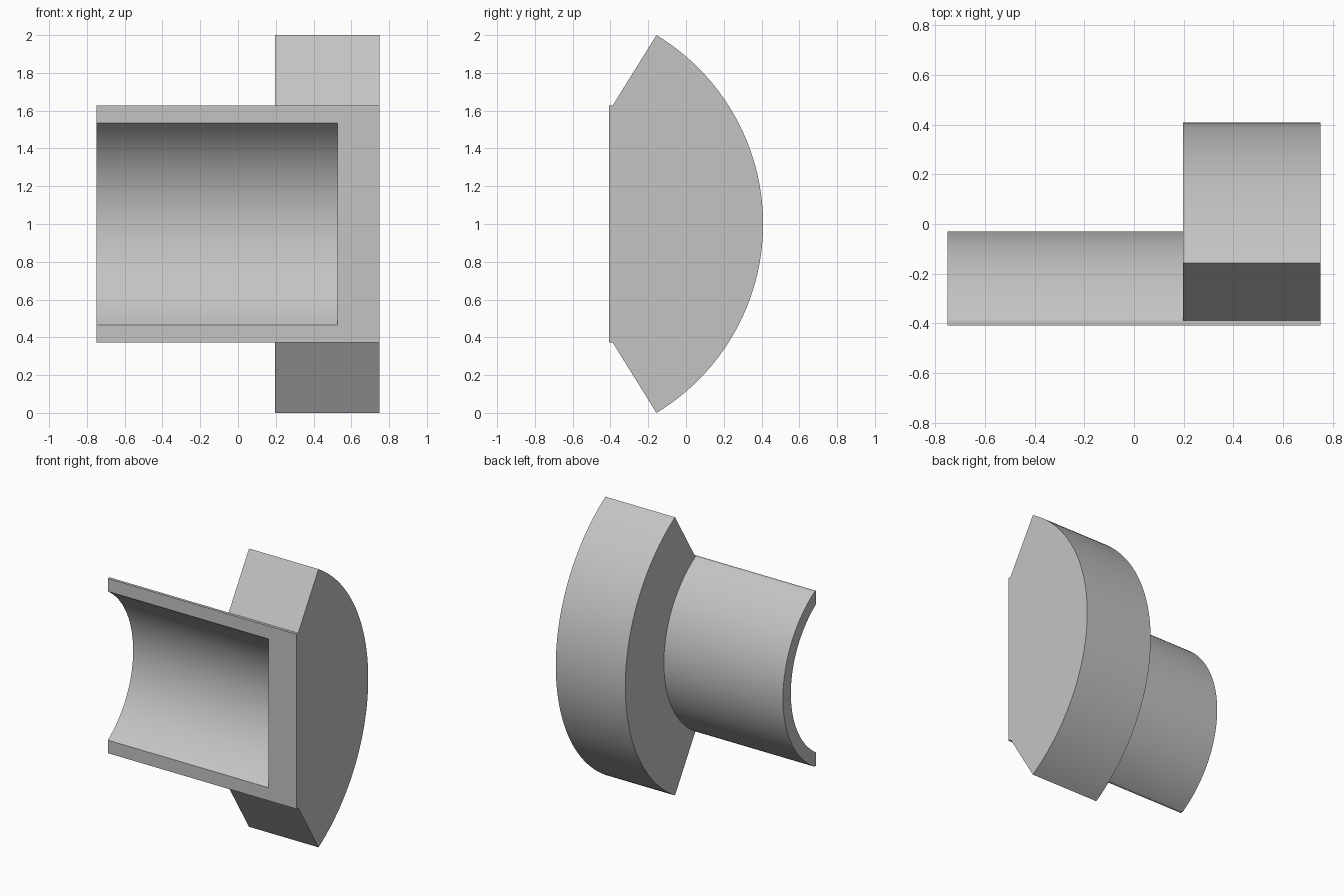
import bpy
import bmesh
from math import asin, sin, cos

if "Cube" in bpy.data.objects:
    bpy.data.objects.remove(bpy.data.objects["Cube"], do_unlink=True)

AXIS_Y, AXIS_Z = -0.76, 1.0      # shared axis of all the arcs
FRONT_Y = -0.408                 # flat cut face
HUB_R, FLANGE_R, BORE_R = 0.73, 1.168, 0.64
HUB_HALF, BORE_HALF = 0.628, 0.535

grey = bpy.data.materials.new("plain_grey")
grey.use_nodes = True
grey.diffuse_color = (0.55, 0.55, 0.55, 1)
grey.node_tree.nodes["Principled BSDF"].inputs["Base Color"].default_value = grey.diffuse_color


def arc(radius, half_height, steps=64):
    """Points (y, z) bulging toward the back, from bottom to top."""
    a = asin(half_height / radius)
    angles = [-a + 2 * a * i / steps for i in range(steps + 1)]
    return [(AXIS_Y + radius * cos(t), AXIS_Z + radius * sin(t)) for t in angles]


def extrude_x(name, profile, x0, x1):
    bm = bmesh.new()
    face = bm.faces.new([bm.verts.new((x0, y, z)) for y, z in profile])
    out = bmesh.ops.extrude_face_region(bm, geom=[face])
    verts = [v for v in out["geom"] if isinstance(v, bmesh.types.BMVert)]
    bmesh.ops.translate(bm, verts=verts, vec=(x1 - x0, 0, 0))
    bmesh.ops.recalc_face_normals(bm, faces=bm.faces)
    mesh = bpy.data.meshes.new(name)
    bm.to_mesh(mesh)
    bm.free()
    mesh.materials.append(grey)
    obj = bpy.data.objects.new(name, mesh)
    bpy.context.collection.objects.link(obj)
    return obj


def combine(target, tool, operation):
    mod = target.modifiers.new(operation.title(), "BOOLEAN")
    mod.operation, mod.solver, mod.object = operation, "EXACT", tool
    bpy.context.view_layer.objects.active = target
    bpy.ops.object.modifier_apply(modifier=mod.name)
    bpy.data.objects.remove(tool, do_unlink=True)


# Flat front with short straight lips, shared by hub and flange
lip = [(FRONT_Y, AXIS_Z + HUB_HALF), (FRONT_Y, AXIS_Z - HUB_HALF)]
hub_arc = arc(HUB_R, HUB_HALF)

# Flange: wide sector with slanted sides running down to the hub
flange_profile = arc(FLANGE_R, 1.0) + [hub_arc[-1]] + lip + [hub_arc[0]]
body = extrude_x("flanged_half_sleeve", flange_profile, 0.197, 0.75)

# Hub: narrower sleeve joined to the flange
combine(body, extrude_x("hub", hub_arc + lip, -0.75, 0.4), "UNION")

# Bore: open at the left end and front, closed by the flange wall
bore_profile = arc(BORE_R, BORE_HALF)
bore_profile += [(FRONT_Y - 0.2, AXIS_Z + BORE_HALF), (FRONT_Y - 0.2, AXIS_Z - BORE_HALF)]
combine(body, extrude_x("bore", bore_profile, -0.95, 0.528), "DIFFERENCE")

# Smooth arcs with crisp edges
bpy.ops.object.select_all(action="DESELECT")
body.select_set(True)
bpy.context.view_layer.objects.active = body
bpy.ops.object.shade_smooth_by_angle(angle=0.35)
